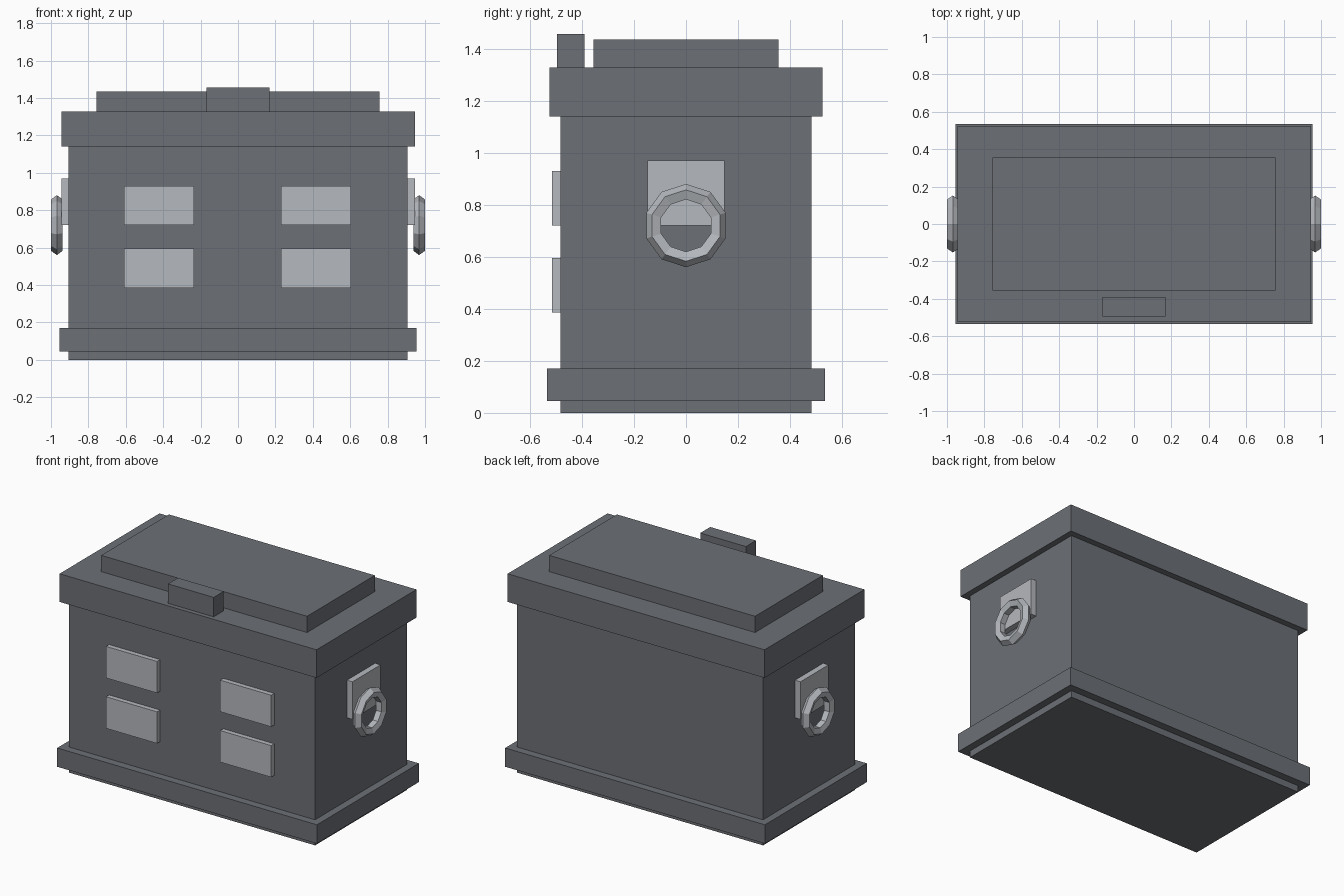
import bpy
import math

cube = bpy.data.objects.get("Cube")
if cube:
    bpy.data.objects.remove(cube, do_unlink=True)


def make_material(name, color):
    mat = bpy.data.materials.new(name)
    mat.use_nodes = True
    mat.diffuse_color = color
    mat.node_tree.nodes["Principled BSDF"].inputs["Base Color"].default_value = color
    return mat


dark = make_material("dark grey", (0.15, 0.16, 0.18, 1))
light = make_material("light grey", (0.46, 0.48, 0.51, 1))


def finish(name, mat):
    obj = bpy.context.object
    obj.name = obj.data.name = name
    obj.data.materials.append(mat)
    return obj


def box(name, mat, x, y, z):
    """Box spanning the given (low, high) range on each axis."""
    spans = (x, y, z)
    bpy.ops.mesh.primitive_cube_add(size=1, location=[(a + b) / 2 for a, b in spans])
    bpy.context.object.scale = [b - a for a, b in spans]
    bpy.ops.object.transform_apply(location=False, rotation=False, scale=True)
    return finish(name, mat)


def centred_box(name, mat, half_x, half_y, z):
    return box(name, mat, (-half_x, half_x), (-half_y, half_y), z)


# Chest body with base trim, lid and raised top
centred_box("body", dark, 0.905, 0.483, (0, 1.15))
centred_box("base_trim", dark, 0.955, 0.535, (0.045, 0.17))
centred_box("lid", dark, 0.945, 0.525, (1.14, 1.327))
centred_box("lid_panel", dark, 0.757, 0.356, (1.32, 1.435))
box("latch", dark, (-0.168, 0.168), (-0.495, -0.39), (1.32, 1.456))

# Front plates, two by two
for side, x in (("right", (-0.61, -0.235)), ("left", (0.23, 0.605))):
    for level, z in (("lower", (0.385, 0.595)), ("upper", (0.72, 0.93))):
        box(f"front_plate_{level}_{side}", light, x, (-0.515, -0.475), z)

# Ring handles hanging from side plates
for side, s in (("right", -1), ("left", 1)):
    box(f"handle_plate_{side}", light, sorted((s * 0.895, s * 0.945)),
        (-0.148, 0.148), (0.72, 0.97))
    bpy.ops.mesh.primitive_torus_add(
        major_segments=10, minor_segments=5, major_radius=0.127, minor_radius=0.033,
        location=(s * 0.9685, 0, 0.72), rotation=(0, math.pi / 2, 0))
    finish(f"ring_handle_{side}", light)
